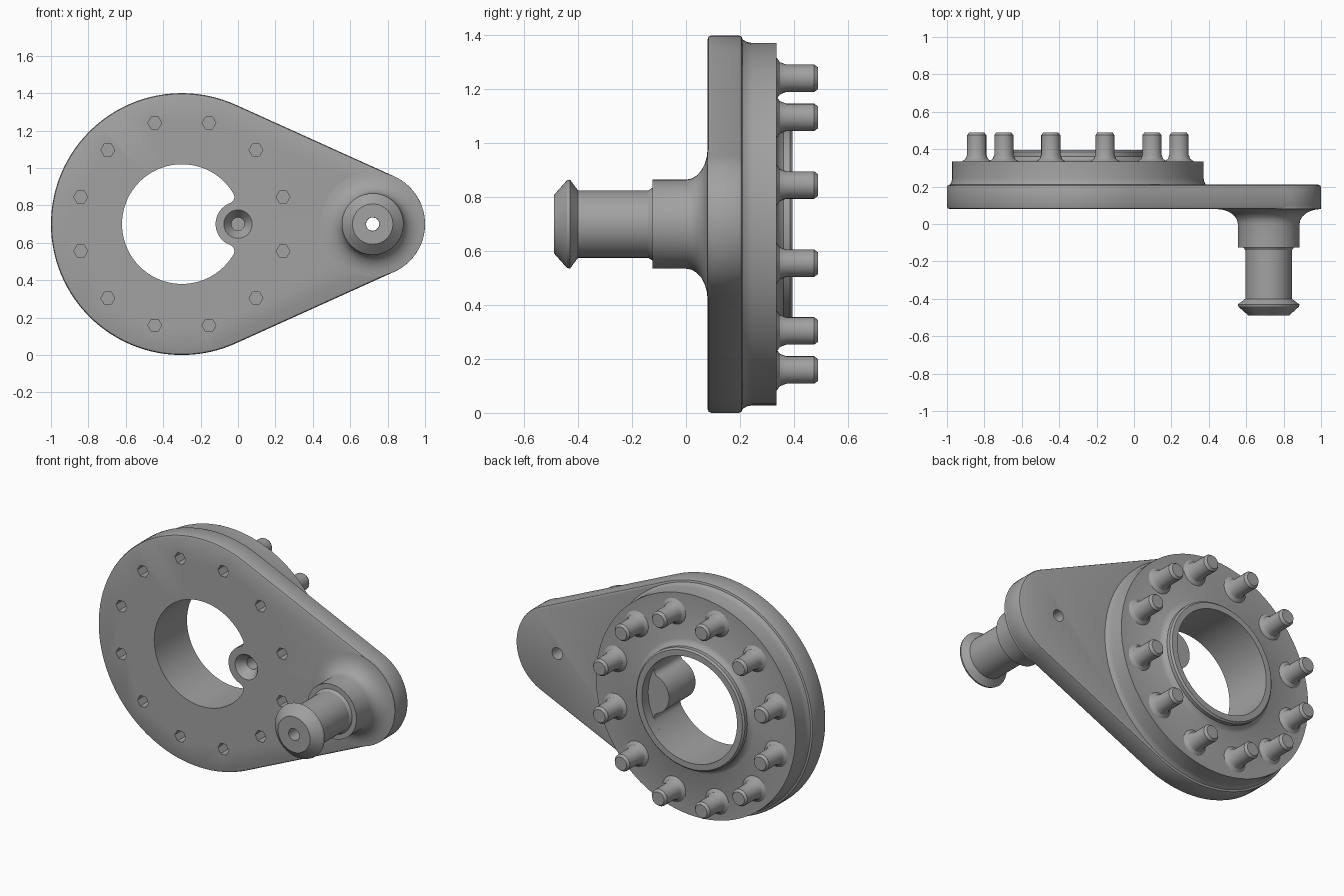
import bpy, bmesh
from math import sin, cos, pi, acos, atan2, hypot

cube = bpy.data.objects.get("Cube")
if cube:
    bpy.data.objects.remove(cube, do_unlink=True)

grey = bpy.data.materials.new("plain_grey")
grey.use_nodes = True
GREY = (0.36, 0.36, 0.36, 1)
grey.diffuse_color = GREY
grey.node_tree.nodes["Principled BSDF"].inputs["Base Color"].default_value = GREY

# Shared layout: wheel centre, crank centre, height of both axes
WX, CX, CZ = -0.30, 0.72, 0.70
FRONT, BACK, DISC, LIP = 0.08, 0.21, 0.335, 0.395


def finish(name, bm):
    bmesh.ops.recalc_face_normals(bm, faces=bm.faces)
    mesh = bpy.data.meshes.new(name)
    bm.to_mesh(mesh)
    bm.free()
    mesh.materials.append(grey)
    obj = bpy.data.objects.new(name, mesh)
    bpy.context.collection.objects.link(obj)
    return obj


def lathe(name, profile, x, z=CZ, sides=32, ring=False):
    """Turn (radius, y) points about an axis along y; ring closes the profile."""
    bm = bmesh.new()
    loops = [[bm.verts.new((x + r * cos(2 * pi * i / sides), y, z + r * sin(2 * pi * i / sides)))
              for i in range(sides)] for r, y in profile]
    pairs = list(zip(loops, loops[1:]))
    if ring:
        pairs.append((loops[-1], loops[0]))
    else:
        bm.faces.new(loops[0])
        bm.faces.new(loops[-1])
    for a, b in pairs:
        for i in range(sides):
            j = (i + 1) % sides
            bm.faces.new((a[i], a[j], b[j], b[i]))
    return finish(name, bm)


def arc(x, z, r, a0, a1, steps):
    return [(x + r * cos(a0 + (a1 - a0) * i / steps), z + r * sin(a0 + (a1 - a0) * i / steps))
            for i in range(steps + 1)]


def prism(name, outline, y0, y1):
    bm = bmesh.new()
    a = [bm.verts.new((x, y0, z)) for x, z in outline]
    b = [bm.verts.new((x, y1, z)) for x, z in outline]
    bm.faces.new(a)
    bm.faces.new(b)
    for i in range(len(a)):
        j = (i + 1) % len(a)
        bm.faces.new((a[i], a[j], b[j], b[i]))
    return finish(name, bm)


def apply(obj, mod):
    bpy.context.view_layer.objects.active = obj
    bpy.ops.object.modifier_apply(modifier=mod.name)


def combine(obj, other, operation):
    mod = obj.modifiers.new("combine", 'BOOLEAN')
    mod.operation, mod.solver, mod.object = operation, 'EXACT', other
    apply(obj, mod)
    bpy.data.objects.remove(other, do_unlink=True)


# Teardrop plate with softened rims
R_BIG, R_SMALL = 0.70, 0.28
tangent = acos((R_BIG - R_SMALL) / (CX - WX))
outline = (arc(WX, CZ, R_BIG, tangent, 2 * pi - tangent, 72)
           + arc(CX, CZ, R_SMALL, -tangent, tangent, 32))
body = prism("crank_body", outline, FRONT, BACK)
bevel = body.modifiers.new("rims", 'BEVEL')
bevel.width, bevel.segments = 0.014, 2
bevel.limit_method, bevel.angle_limit = 'ANGLE', 0.7
apply(body, bevel)

# Raised disc and lip on the back
combine(body, lathe("disc", [
    (0.685, 0.15), (0.685, BACK), (0.676, 0.225), (0.672, 0.245), (0.672, DISC),
    (0.40, DISC), (0.378, 0.345), (0.366, 0.362), (0.366, 0.385), (0.356, LIP)],
    WX, sides=96), 'UNION')

# Central opening that wraps a round boss, with rounded inner corners
HOLE, BOSS, CORNER = 0.32, 0.12, 0.035
gap = -WX
near, far = HOLE - CORNER, BOSS + CORNER
dx = (near ** 2 - far ** 2 + gap ** 2) / (2 * gap)
dz = (near ** 2 - dx ** 2) ** 0.5
hole_angle = atan2(dz, dx)
boss_angle = atan2(dz, dx - gap)
opening = arc(WX, CZ, HOLE, hole_angle, 2 * pi - hole_angle, 60)
opening += arc(WX + dx, CZ - dz, CORNER, -hole_angle, pi - boss_angle, 8)[1:]
opening += arc(0, CZ, BOSS, 2 * pi - boss_angle, boss_angle, 16)[1:]
opening += arc(WX + dx, CZ + dz, CORNER, boss_angle - pi, hole_angle, 8)[1:-1]
combine(body, prism("opening", opening, -0.1, 0.6), 'DIFFERENCE')
combine(body, lathe("lip_bore", [(HOLE, DISC), (HOLE, 0.6)], WX, sides=72), 'DIFFERENCE')

# Countersunk blind hole in the boss, and the bore behind the handle
combine(body, lathe("countersink", [
    (0.076, 0.0), (0.076, FRONT), (0.035, 0.135), (0.035, 0.30)], 0, sides=24), 'DIFFERENCE')
combine(body, lathe("bore", [(0.036, 0.0), (0.036, 0.4)], CX, sides=12), 'DIFFERENCE')

# Twelve pins on the back, each with a blind hole on the front
parts = [body]
for k in range(12):
    a = pi / 12 + k * pi / 6
    px, pz = WX + 0.56 * cos(a), CZ + 0.56 * sin(a)
    combine(body, lathe("pin_hole", [(0.037, 0.0), (0.037, 0.30)], px, pz, 6), 'DIFFERENCE')
    parts.append(lathe("pin_%d" % (k + 1), [
        (0.078, DISC - 0.01), (0.078, DISC), (0.060, 0.348), (0.051, 0.372),
        (0.051, 0.475), (0.040, 0.49)], px, pz, 24))

# Turned handle: flared foot, collar, neck and chamfered head, bored through
flare = [(0.28 - 0.115 * sin(t * pi / 12), FRONT * (1 - (1 - cos(t * pi / 12))))
         for t in range(7)]
profile = [(0.036, 0.1), (0.28, 0.1)] + flare + [
    (0.165, -0.125), (0.135, -0.125), (0.125, -0.14), (0.125, -0.40),
    (0.14, -0.412), (0.165, -0.43), (0.162, -0.442), (0.108, -0.49), (0.036, -0.49)]
parts.append(lathe("handle", profile, CX, sides=48, ring=True))

# Smooth curved walls, keep hard edges
bpy.ops.object.select_all(action='DESELECT')
for obj in parts:
    obj.select_set(True)
bpy.context.view_layer.objects.active = body
bpy.ops.object.shade_smooth_by_angle(angle=0.55)
